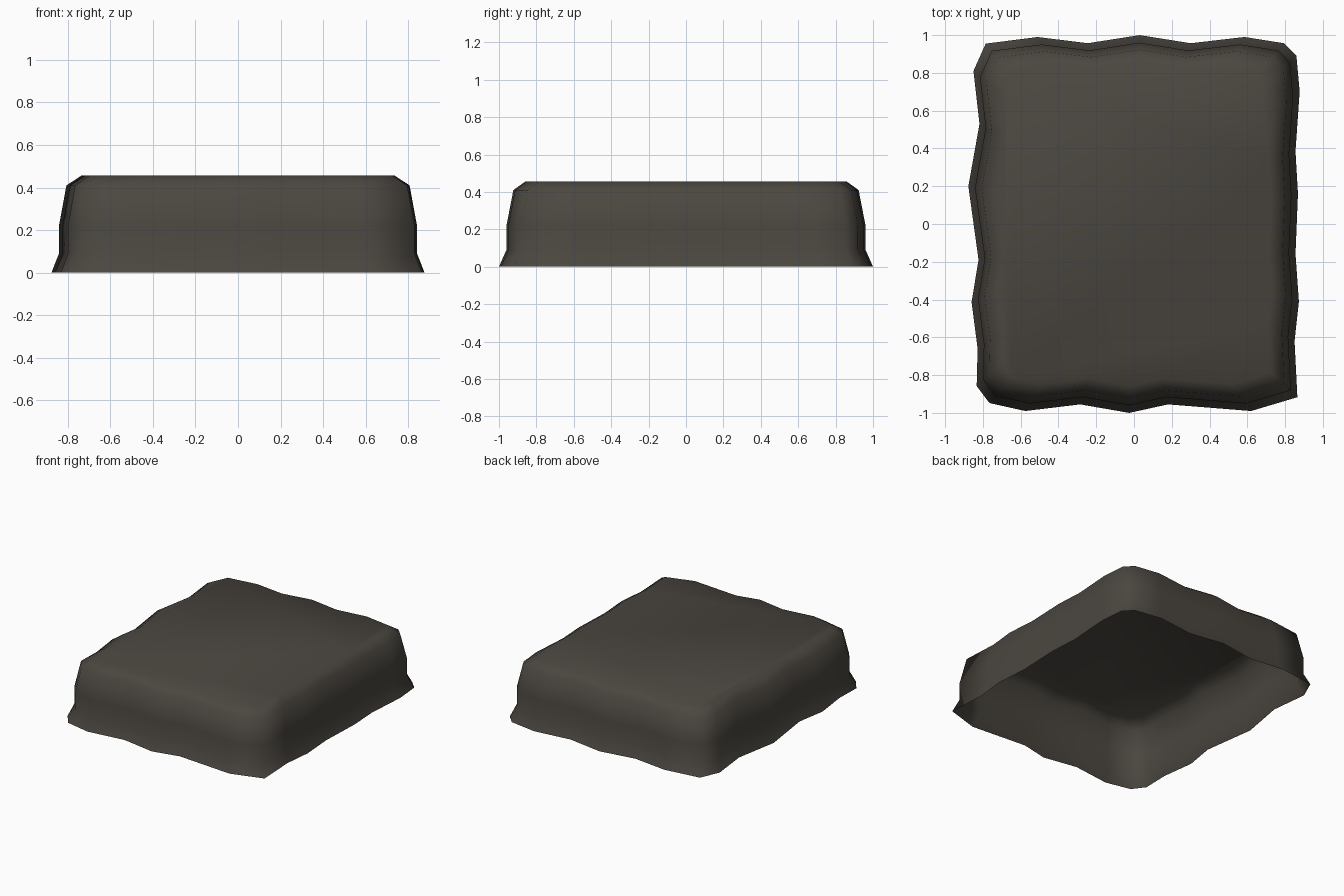
import bpy, bmesh

if "Cube" in bpy.data.objects:
    bpy.data.objects.remove(bpy.data.objects["Cube"])

# Wavy footprint outline, clockwise from the back-left corner
OUTLINE = [
    (-.785, .955), (-.51, .99), (-.245, .957), (.03, 1), (.30, .957), (.585, .99),
    (.795, .957), (.86, .89), (.877, .70), (.855, .385), (.868, .16), (.855, -.16),
    (.873, -.41), (.85, -.62), (.865, -.917), (.62, -.99), (.18, -.955), (-.025, -1),
    (-.285, -.955), (-.575, -.99), (-.765, -.948), (-.833, -.858), (-.828, -.66),
    (-.86, -.413), (-.823, -.19), (-.877, .20), (-.818, .53), (-.85, .81)]
OUTLINE.reverse()

# Side profile: scale in x, scale in y, height
PROFILE = [(1, 1, 0), (.96, .96, .09), (.96, .96, .22), (.92, .923, .41), (.838, .857, .457)]

bm = bmesh.new()
rings = [[bm.verts.new((x * sx, y * sy, z)) for x, y in OUTLINE] for sx, sy, z in PROFILE]

# Side walls, open underneath
n = len(OUTLINE)
for low, high in zip(rings, rings[1:]):
    for i in range(n):
        j = (i + 1) % n
        bm.faces.new((low[i], low[j], high[j], high[i]))

# Flat top
bm.faces.new(rings[-1])
for f in bm.faces:
    f.smooth = True

mesh = bpy.data.meshes.new("stone_slab")
bm.to_mesh(mesh)
bm.free()
slab = bpy.data.objects.new("stone_slab", mesh)
bpy.context.collection.objects.link(slab)

mat = bpy.data.materials.new("dark brown grey")
mat.diffuse_color = (.07, .062, .051, 1)
mat.use_nodes = True
mat.node_tree.nodes["Principled BSDF"].inputs["Base Color"].default_value = mat.diffuse_color
mesh.materials.append(mat)
